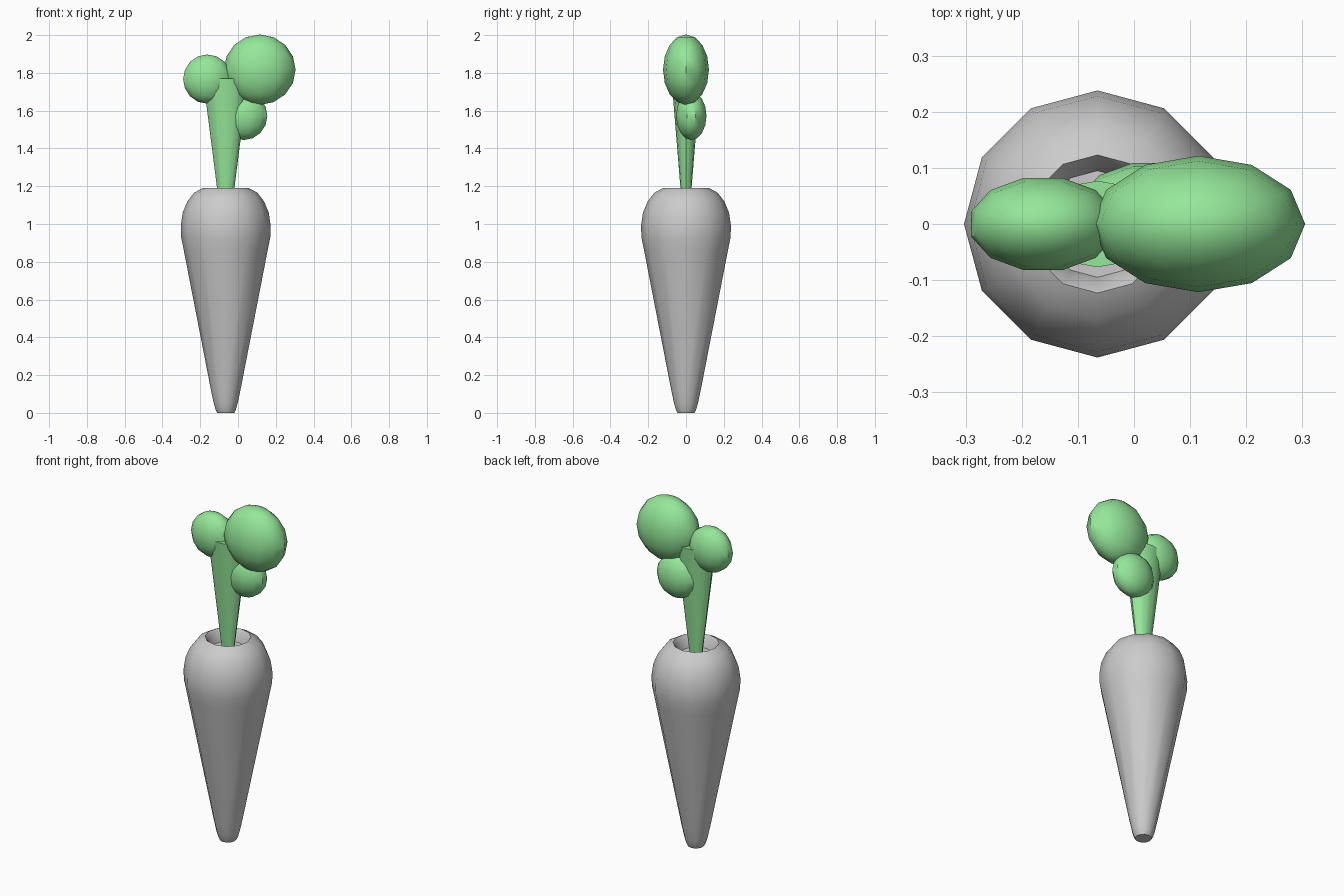
import bpy, bmesh, math
from mathutils import Matrix

if "Cube" in bpy.data.objects:
    bpy.data.objects.remove(bpy.data.objects["Cube"])

CX = -0.065      # axis of the root and stem
SQUASH = 0.64    # leaves are flattened front to back

green = bpy.data.materials.new("leaf_green")
green.diffuse_color = (0.3, 0.8, 0.32, 1)
green.use_nodes = True
green.node_tree.nodes["Principled BSDF"].inputs["Base Color"].default_value = green.diffuse_color


def finish(name, bm, mat=None, angle=40):
    bmesh.ops.recalc_face_normals(bm, faces=bm.faces[:])
    me = bpy.data.meshes.new(name)
    bm.to_mesh(me)
    bm.free()
    ob = bpy.data.objects.new(name, me)
    bpy.context.collection.objects.link(ob)
    if mat:
        me.materials.append(mat)
    bpy.ops.object.select_all(action='DESELECT')
    ob.select_set(True)
    bpy.context.view_layer.objects.active = ob
    bpy.ops.object.shade_smooth_by_angle(angle=math.radians(angle))
    return ob


def lathe(name, profile, x, sides=12, squash=1.0, mat=None):
    """Stack rings of (radius, z) and cap both ends."""
    bm = bmesh.new()
    rings = []
    for r, z in profile:
        rings.append([bm.verts.new((x + r * math.cos(2 * math.pi * i / sides),
                                    squash * r * math.sin(2 * math.pi * i / sides), z))
                      for i in range(sides)])
    for a, b in zip(rings, rings[1:]):
        for i in range(sides):
            j = (i + 1) % sides
            bm.faces.new((a[i], a[j], b[j], b[i]))
    bm.faces.new(rings[0])
    bm.faces.new(rings[-1])
    return finish(name, bm, mat)


def leaf(name, centre, radius, turn):
    bm = bmesh.new()
    bmesh.ops.create_uvsphere(bm, u_segments=12, v_segments=8, radius=radius)
    bm.transform(Matrix.Translation(centre) @ Matrix.Diagonal((1, SQUASH, 0.98, 1))
                 @ Matrix.Rotation(math.radians(turn), 4, 'Z'))
    return finish(name, bm, green)


# Tapered root with a shallow hollow in its top
lathe("root", [(0.045, 0.0), (0.053, 0.015), (0.063, 0.05), (0.078, 0.12),
               (0.222, 0.86), (0.236, 0.93), (0.238, 0.99), (0.228, 1.06),
               (0.203, 1.12), (0.168, 1.165), (0.123, 1.19),
               (0.108, 1.17), (0.095, 1.12)], CX)

# Stem widening upwards out of the hollow
lathe("stem", [(0.037, 1.12), (0.12, 1.77)], CX, squash=SQUASH, mat=green)

# Leaf clumps
leaf("large_leaf", (0.115, 0, 1.817), 0.19, 0)
leaf("left_leaf", (-0.162, 0, 1.767), 0.133, 15)
leaf("lower_leaf", (0.03, 0.028, 1.572), 0.13, 15)
